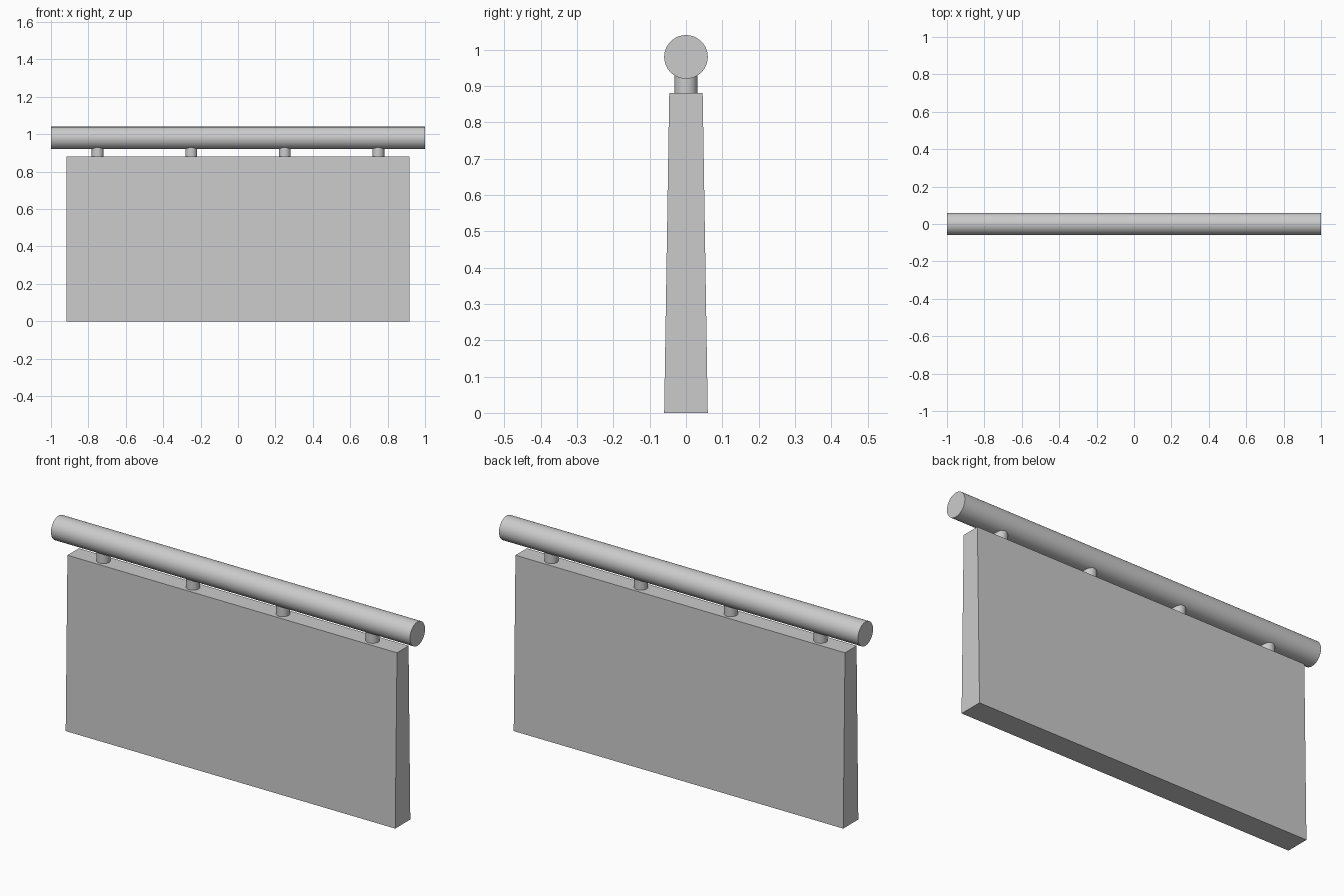
import bpy, bmesh, math

if "Cube" in bpy.data.objects:
    bpy.data.objects.remove(bpy.data.objects["Cube"])

PANEL_TOP = 0.88
RAIL_Z = 0.98


def cylinder(name, radius, length, location, rotation=(0, 0, 0), sides=48):
    bpy.ops.mesh.primitive_cylinder_add(vertices=sides, radius=radius, depth=length,
                                        location=location, rotation=rotation)
    obj = bpy.context.object
    obj.name = name
    bpy.ops.object.shade_smooth_by_angle(angle=math.radians(30))
    return obj


# Solid panel, slightly thinner at the top
bm = bmesh.new()
bmesh.ops.create_cube(bm, size=1)
for v in bm.verts:
    top = v.co.z > 0
    half_depth = 0.046 if top else 0.06
    v.co = (math.copysign(0.918, v.co.x), math.copysign(half_depth, v.co.y),
            PANEL_TOP if top else 0)
mesh = bpy.data.meshes.new("panel")
bm.to_mesh(mesh)
bm.free()
bpy.context.collection.objects.link(bpy.data.objects.new("panel", mesh))

# Round handrail along the top
cylinder("handrail", 0.06, 2.0, (0, 0, RAIL_Z), (0, math.pi / 2, 0), 64)

# Short posts joining panel and handrail
post_bottom, post_top = PANEL_TOP - 0.01, RAIL_Z - 0.04
for i in range(4):
    cylinder(f"rail_post_{i + 1}", 0.032, post_top - post_bottom,
             (-0.75 + 0.5 * i, 0, (post_bottom + post_top) / 2), sides=32)
